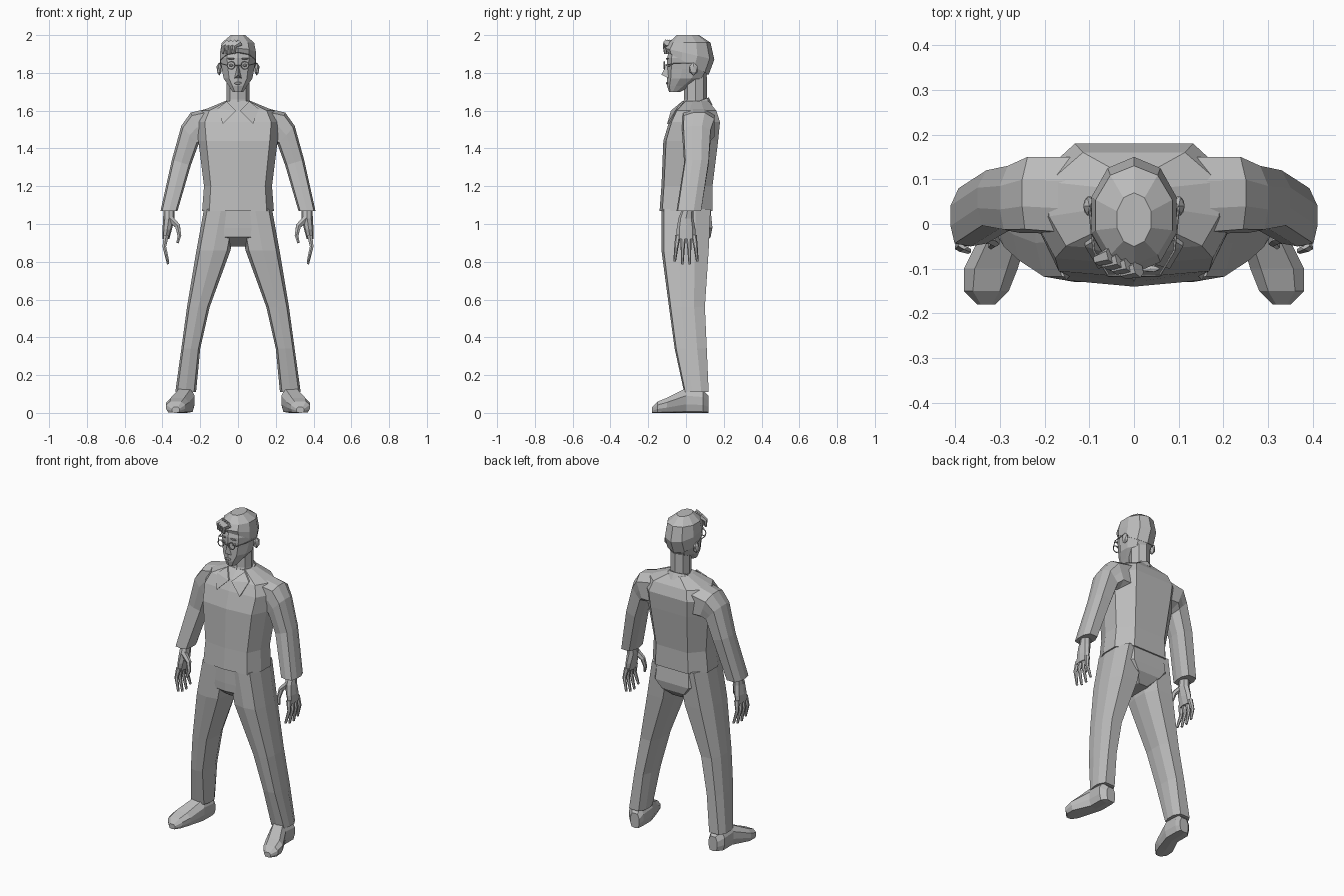
import bpy, bmesh, math
from mathutils import Matrix, Vector

default_cube = bpy.data.objects.get("Cube")
if default_cube:
    bpy.data.objects.remove(default_cube)

grey = bpy.data.materials.new("plain grey")
grey.use_nodes = True
grey.diffuse_color = (.5, .5, .5, 1)
grey.node_tree.nodes["Principled BSDF"].inputs["Base Color"].default_value = grey.diffuse_color


def circle(sides):
    """Unit outline starting at the front."""
    turns = [2 * math.pi * i / sides for i in range(sides)]
    return [(math.sin(turn), -math.cos(turn)) for turn in turns]


# Flat-fronted body outline, mirrored from one half
half = [(0, -1), (.8, -.9), (1, -.3), (1, .4), (.6, 1), (0, 1)]
body_outline = half + [(-across, along) for across, along in half[-2:0:-1]]


def finish(name, bm, paired):
    """Turn the mesh into an object, mirrored to the other side if paired."""
    bmesh.ops.recalc_face_normals(bm, faces=bm.faces)
    mesh = bpy.data.meshes.new(name)
    bm.to_mesh(mesh)
    bm.free()
    mesh.materials.append(grey)
    part = bpy.data.objects.new(name, mesh)
    bpy.context.collection.objects.link(part)
    if paired:
        part.modifiers.new("other side", "MIRROR")


def loft(name, sections, outline=body_outline, paired=False):
    """Skin a stack of (centre, across, along) sections and cap both ends."""
    bm = bmesh.new()
    rows = [[bm.verts.new(Vector(centre) + Vector(across) * a + Vector(along) * b)
             for a, b in outline] for centre, across, along in sections]
    for lower, upper in zip(rows, rows[1:]):
        for i in range(len(outline)):
            bm.faces.new((lower[i - 1], lower[i], upper[i], upper[i - 1]))
    bm.faces.new(rows[0])
    bm.faces.new(rows[-1])
    finish(name, bm, paired)


def level(z, width, front, back, x=0):
    """Horizontal section."""
    return (x, (front + back) / 2, z), (width, 0, 0), (0, (back - front) / 2, 0)


def slanted(outer_x, outer_z, inner_x, inner_z, front, back):
    """Section tilted between an outer and an inner edge."""
    centre = ((outer_x + inner_x) / 2, (front + back) / 2, (outer_z + inner_z) / 2)
    across = ((outer_x - inner_x) / 2, 0, (outer_z - inner_z) / 2)
    return centre, across, (0, (back - front) / 2, 0)


def nodding(y, z, width, depth, rise):
    """Section on the centre line that climbs by rise toward the back."""
    return (0, y, z), (width, 0, 0), (0, depth, rise)


def tube(name, path, thick, thin, paired=False):
    """Tapering tube along a path."""
    points = [Vector(point) for point in path]
    last = len(points) - 1
    sections = []
    for i, point in enumerate(points):
        direction = (points[min(i + 1, last)] - points[max(i - 1, 0)]).normalized()
        across = direction.orthogonal().normalized()
        if abs(direction.y) < .9:
            across = direction.cross(Vector((0, 1, 0))).normalized()
        radius = thick + (thin - thick) * i / last
        sections.append((point, across * radius, direction.cross(across) * radius))
    loft(name, sections, circle(6), paired)


def blob(name, centre, size, paired=False):
    """Faceted lump."""
    bm = bmesh.new()
    placing = Matrix.LocRotScale(Vector(centre), None, Vector(size))
    bmesh.ops.create_icosphere(bm, subdivisions=1, radius=1, matrix=placing)
    finish(name, bm, paired)


def hull(name, corners, paired=False):
    """Convex solid around the corners."""
    bm = bmesh.new()
    for corner in corners:
        bm.verts.new(corner)
    bmesh.ops.convex_hull(bm, input=bm.verts)
    finish(name, bm, paired)


# Shirt with sleeves
loft("shirt", [
    level(1.07, .19, -.14, .14), level(1.2, .18, -.13, .14),
    level(1.44, .21, -.12, .17), level(1.54, .22, -.09, .18),
    level(1.6, .19, -.06, .16), level(1.65, .07, -.01, .12)])
loft("sleeve", [
    slanted(.12, 1.62, .12, 1.42, -.03, .15), slanted(.25, 1.59, .19, 1.43, -.02, .15),
    slanted(.3, 1.52, .21, 1.42, -.02, .13), slanted(.35, 1.34, .25, 1.31, -.01, .12),
    slanted(.41, 1.07, .32, 1.07, -.05, .08)], paired=True)

# Trousers
loft("trouser_seat", [
    level(1.08, .18, -.13, .13), level(.98, .19, -.13, .14),
    level(.93, .13, -.13, .13), level(.88, .05, -.07, .08)])
loft("trouser_leg", [
    level(1.08, .09, -.13, .13, x=.09), level(.86, .09, -.13, .12, x=.13),
    level(.56, .06, -.09, .1, x=.21), level(.34, .05, -.06, .11, x=.25),
    level(.11, .055, -.01, .12, x=.277)], paired=True)

# Shoe, from heel to toe, widening and turning outward
shoe = []
for y, x, width, height in ((.12, .27, .03, .09), (.09, .28, .05, .12), (0, .28, .05, .13),
                            (-.1, .32, .06, .08), (-.15, .33, .05, .06), (-.18, .33, .02, .03)):
    shoe.append(((x, y, height / 2), (width, 0, 0), (0, 0, height / 2)))
loft("shoe", shoe, paired=True)

# Neck and collar band
loft("neck", [level(1.58, .06, -.04, .11), level(1.66, .06, -.01, .11),
              level(1.78, .06, -.01, .11)], circle(8))
loft("collar", [nodding(.04, 1.6, .11, .1, .03), nodding(.04, 1.64, .07, .08, .03)], circle(12))

# Pointed collar flap
flap = [Vector(corner) for corner in
        ((.01, -.08, 1.6), (.08, -.1, 1.53), (.11, -.05, 1.61), (.06, -.02, 1.65))]
thickness = Vector((0, .01, 0))
hull("collar_flap", flap + [corner + thickness for corner in flap], paired=True)

# Head with a cap of hair
loft("head", [
    level(1.7, .03, -.09, -.03), level(1.73, .05, -.1, .03), level(1.77, .08, -.1, .1),
    level(1.82, .09, -.1, .13), level(1.88, .1, -.1, .14), level(1.95, .08, -.08, .12)], circle(10))
loft("hair", [
    nodding(.01, 1.85, .1, .11, -.06), nodding(.02, 1.9, .1, .13, -.03),
    nodding(.02, 1.96, .09, .11, 0), nodding(.01, 2, .04, .06, 0)], circle(10))

# Wavy fringe swept to the right side of the forehead
for lock in range(4):
    x = -.02 - .02 * lock
    y = -.11 + .01 * lock
    tube("fringe_lock", [(x + .03, y + .01, 1.96), (x, y, 1.94), (x, y, 1.9)], .02, .006)

# Face
hull("nose", [(0, -.1, 1.85), (0, -.13, 1.79), (.02, -.09, 1.77), (-.02, -.09, 1.77)])
blob("lips", (0, -.1, 1.745), (.025, .008, .008))
blob("eye", (.037, -.09, 1.84), (.014, .01, .008), paired=True)
blob("brow", (.037, -.1, 1.875), (.024, .008, .005), paired=True)
blob("ear", (.1, .04, 1.82), (.015, .025, .035), paired=True)

# Round glasses
rim = [(.037 + .02 * across, -.115, 1.84 + .02 * along) for across, along in circle(12)]
tube("lens_rim", rim + rim[:1], .003, .003, paired=True)
tube("glasses_bridge", [(-.017, -.115, 1.84), (.017, -.115, 1.84)], .003, .003)
tube("temple_arm", [(.057, -.115, 1.84), (.09, -.06, 1.85), (.1, .04, 1.85)],
     .003, .003, paired=True)

# Hand with four spread fingers and a thumb
loft("palm", [
    level(1.08, .03, -.02, .04, x=.365), level(1.03, .03, -.04, .04, x=.366),
    level(.97, .025, -.05, .05, x=.375), level(.92, .018, -.05, .05, x=.382)],
    circle(8), paired=True)
for finger in (-1.5, -.5, .5, 1.5):
    knuckle, tip = finger * .028, finger * .04
    low = .78 + .015 * abs(finger)
    tube("finger", [(.38, knuckle, .94), (.39, (knuckle + tip) / 2, .88),
                    (.37, tip, low)], .015, .007, paired=True)
tube("thumb", [(.36, -.02, 1.03), (.32, -.03, .99), (.31, -.04, .94), (.32, -.05, .9)],
     .02, .007, paired=True)
